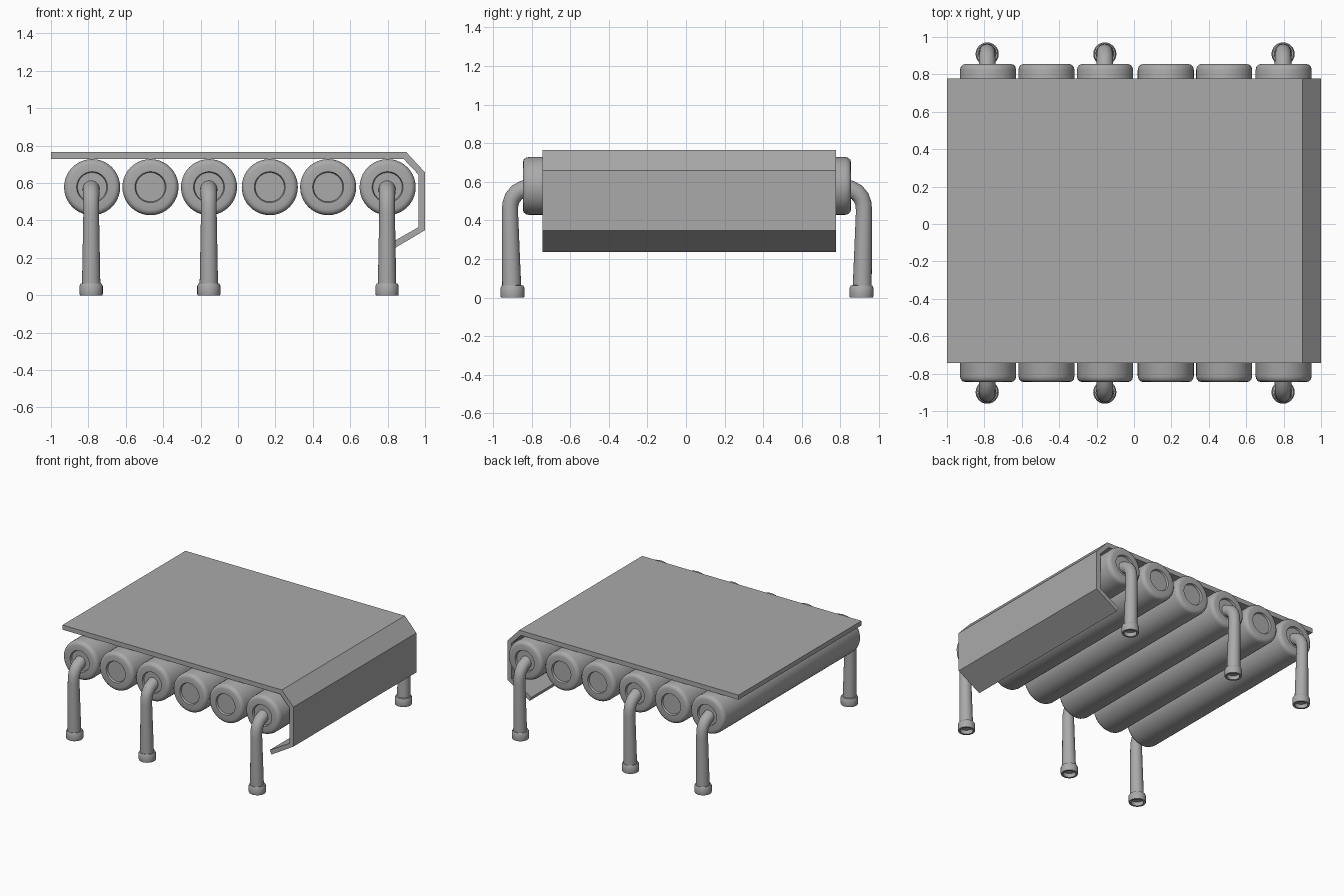
import bpy, bmesh, math
from mathutils import Vector

cube = bpy.data.objects.get("Cube")
if cube:
    bpy.data.objects.remove(cube, do_unlink=True)

grey = bpy.data.materials.new("plain grey")
grey.use_nodes = True
grey.diffuse_color = (0.4, 0.4, 0.4, 1)
grey.node_tree.nodes["Principled BSDF"].inputs["Base Color"].default_value = (0.4, 0.4, 0.4, 1)

MID_Y = 0.005


def finish(name, bm, smooth=True):
    bmesh.ops.recalc_face_normals(bm, faces=bm.faces)
    mesh = bpy.data.meshes.new(name)
    bm.to_mesh(mesh)
    bm.free()
    mesh.materials.append(grey)
    ob = bpy.data.objects.new(name, mesh)
    bpy.context.collection.objects.link(ob)
    if smooth:
        bpy.ops.object.select_all(action='DESELECT')
        ob.select_set(True)
        bpy.context.view_layer.objects.active = ob
        bpy.ops.object.shade_smooth_by_angle(angle=math.radians(35))
    return ob


def loft(name, x, rings, sides):
    """Skin circular rings (y, z, radius, tilt); tilt 0 faces along y, 90 along z."""
    bm = bmesh.new()
    loops = []
    for y, z, r, tilt in rings:
        t = math.radians(tilt)
        up = Vector((0, -math.sin(t), math.cos(t)))
        loop = []
        for i in range(sides):
            a = math.tau * i / sides
            loop.append(bm.verts.new(Vector((x, y, z)) + r * (math.cos(a) * Vector((1, 0, 0)) + math.sin(a) * up)))
        loops.append(loop)
    for a, b in zip(loops, loops[1:]):
        for i in range(sides):
            j = (i + 1) % sides
            bm.faces.new((a[i], a[j], b[j], b[i]))
    bm.faces.new(loops[0])
    bm.faces.new(loops[-1])
    return finish(name, bm)


# Bent deck: cross-section pushed along y
deck = [(-1, 0.765), (0.9, 0.765), (1, 0.657), (1, 0.348), (0.81, 0.235),
        (0.795, 0.267), (0.965, 0.364), (0.965, 0.645), (0.885, 0.729), (-1, 0.729)]
bm = bmesh.new()
face = bm.faces.new([bm.verts.new((x, -0.743, z)) for x, z in deck])
pushed = bmesh.ops.extrude_face_region(bm, geom=[face])
bmesh.ops.translate(bm, vec=(0, 1.521, 0),
                    verts=[v for v in pushed["geom"] if isinstance(v, bmesh.types.BMVert)])
finish("deck", bm, smooth=False)

# Cylinders with rounded rims and recessed end discs: (half length, radius)
end = [(0.835, 0.078), (0.85, 0.083), (0.85, 0.122), (0.846, 0.136), (0.835, 0.146), (0.818, 0.15)]
half = [(MID_Y - h, 0.578, r, 0) for h, r in end]
other = [(MID_Y + h, 0.578, r, 0) for h, r in reversed(end)]
for n, x in enumerate((-0.78, -0.468, -0.155, 0.17, 0.482, 0.8)):
    loft(f"cylinder_{n + 1}", x, half + other, 40)

# Legs: bent tapering pipe (distance from middle, height, radius, tilt) and hollow foot
pipe = [(0.81, 0.573, 0.046, 20), (0.85, 0.56, 0.045, 22), (0.88, 0.545, 0.044, 38),
        (0.903, 0.518, 0.043, 58), (0.915, 0.485, 0.042, 78), (0.917, 0.44, 0.042, 90),
        (0.908, 0.06, 0.049, 90)]
foot = [(0.03, 0.044), (0, 0.046), (0, 0.06), (0.008, 0.062), (0.05, 0.062), (0.062, 0.056), (0.064, 0.045)]
for side, label in ((-1, "front"), (1, "back")):
    for x, place in ((-0.785, "right"), (-0.156, "middle"), (0.797, "left")):
        loft(f"{label}_{place}_leg", x,
             [(MID_Y + side * y, z, r, -side * t) for y, z, r, t in pipe], 24)
        loft(f"{label}_{place}_foot", x,
             [(MID_Y + side * 0.904, z, r, 90) for z, r in foot], 24)
